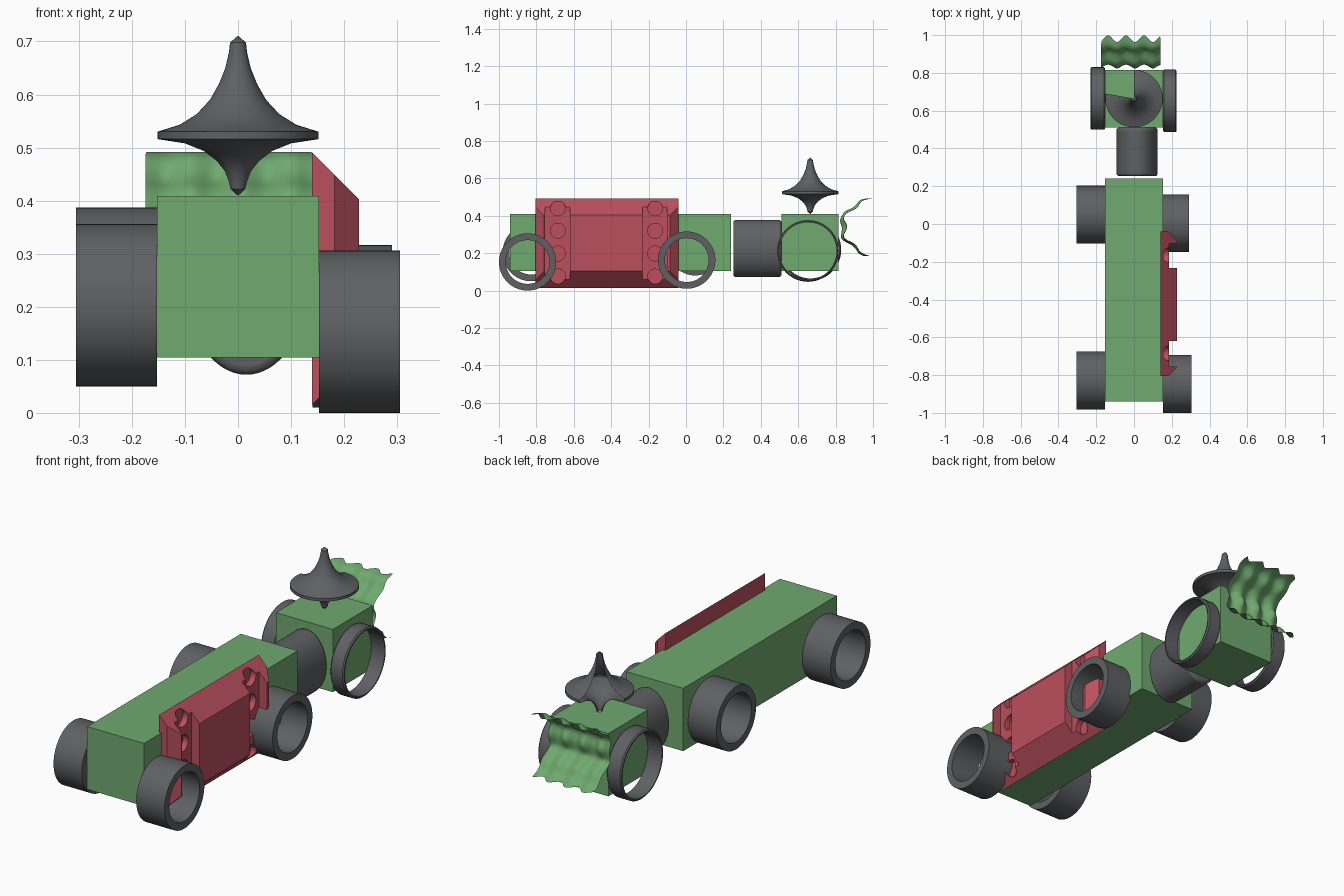
import bpy, bmesh
from math import pi, cos, sin, radians
from mathutils import Matrix, Vector

if "Cube" in bpy.data.objects:
    bpy.data.objects.remove(bpy.data.objects["Cube"])


def material(name, color):
    m = bpy.data.materials.new(name)
    m.diffuse_color = color
    m.use_nodes = True
    m.node_tree.nodes["Principled BSDF"].inputs["Base Color"].default_value = m.diffuse_color
    return m


GREEN = material("green", (0.16, 0.40, 0.16, 1))
RED = material("red", (0.50, 0.08, 0.11, 1))
DARK = material("dark_grey", (0.115, 0.118, 0.125, 1))


def make(name, bm, mat=DARK, smooth=None):
    bmesh.ops.recalc_face_normals(bm, faces=bm.faces)
    me = bpy.data.meshes.new(name)
    bm.to_mesh(me)
    bm.free()
    ob = bpy.data.objects.new(name, me)
    bpy.context.collection.objects.link(ob)
    me.materials.append(mat)
    if smooth:
        bpy.ops.object.select_all(action='DESELECT')
        ob.select_set(True)
        bpy.context.view_layer.objects.active = ob
        bpy.ops.object.shade_smooth_by_angle(angle=radians(smooth))
    return ob


def add_box(bm, lo, hi):
    lo, hi = Vector(lo), Vector(hi)
    m = Matrix.Translation((lo + hi) / 2) @ Matrix.Diagonal((*(hi - lo), 1))
    return bmesh.ops.create_cube(bm, size=1, matrix=m)['verts']


def box(name, lo, hi, mat):
    bm = bmesh.new()
    add_box(bm, lo, hi)
    return make(name, bm, mat)


# Open tube along x, with optional bevelled rims
def tube(name, x0, x1, y, z, r_out, r_in, bevel=0):
    bm = bmesh.new()
    b = bevel
    prof = [(x0, r_in), (x1, r_in), (x1, r_out - b), (x1 - b, r_out),
            (x0 + b, r_out), (x0, r_out - b)] if b else \
           [(x0, r_in), (x1, r_in), (x1, r_out), (x0, r_out)]
    n, k = 64, len(prof)
    rings = [[bm.verts.new((px, y + r * cos(2 * pi * i / n), z + r * sin(2 * pi * i / n)))
              for px, r in prof] for i in range(n)]
    for i in range(n):
        a, c = rings[i], rings[(i + 1) % n]
        for j in range(k):
            bm.faces.new((a[j], a[(j + 1) % k], c[(j + 1) % k], c[j]))
    return make(name, bm, smooth=30)


# Body and head blocks
box("body", (-0.153, -0.94, 0.104), (0.153, 0.24, 0.409), GREEN)
box("head", (-0.153, 0.51, 0.104), (0.153, 0.815, 0.409), GREEN)

# Wheels
tube("front_right_wheel", 0.153, 0.305, -0.847, 0.153, 0.153, 0.117)
tube("rear_right_wheel", 0.14, 0.29, 0.004, 0.163, 0.153, 0.117)
tube("front_left_wheel", -0.305, -0.153, -0.828, 0.203, 0.153, 0.117)
tube("rear_left_wheel", -0.305, -0.153, 0.05, 0.234, 0.153, 0.117)

# Thin hoops on the head
tube("head_right_hoop", 0.153, 0.226, 0.652, 0.212, 0.165, 0.153, 0.006)
tube("head_left_hoop", -0.231, -0.153, 0.665, 0.218, 0.165, 0.153, 0.006)

# Oval neck
bm = bmesh.new()
bmesh.ops.create_cone(bm, cap_ends=True, segments=64, radius1=1, radius2=1, depth=1)
bmesh.ops.transform(bm, verts=bm.verts, matrix=Matrix.Translation((0.016, 0.382, 0.225)) @
                    Matrix.Diagonal((0.109, 0.258, 0.153, 1)) @ Matrix.Rotation(pi / 2, 4, 'X'))
neck = make("neck", bm, smooth=40)
bev = neck.modifiers.new("rounded_rims", 'BEVEL')
bev.width, bev.segments, bev.limit_method = 0.015, 3, 'ANGLE'

# Side panel: sloping top and bottom, chamfered ends, two grooves, rows of round holes
bm = bmesh.new()
for v in add_box(bm, (0.139, -0.805, 0.015), (0.228, -0.04, 0.492)):
    if v.co.x > 0.2:
        v.co.z += 0.089 if v.co.z < 0.25 else -0.089
for y, side in ((-0.805, -1), (-0.04, 1)):
    cut = bmesh.ops.bisect_plane(bm, geom=bm.verts[:] + bm.edges[:] + bm.faces[:],
                                 plane_co=(0.182, y, 0), plane_no=(1, side, 0), clear_outer=True)
    bmesh.ops.holes_fill(bm, edges=[e for e in bm.edges if e.is_boundary])
panel = make("side_panel", bm, RED)

grooves = bmesh.new()
for lo, hi in ((-0.754, -0.62), (-0.232, -0.102)):
    add_box(grooves, (0.184, lo, -0.1), (0.3, hi, 0.6))
holes = bmesh.new()
for y in (-0.685, -0.165):
    for z in (0.44, 0.32, 0.198, 0.075):
        bmesh.ops.create_cone(holes, cap_ends=True, segments=32, radius1=0.04, radius2=0.04,
                              depth=0.145, matrix=Matrix.Translation((0.2275, y, z)) @
                              Matrix.Rotation(pi / 2, 4, 'Y'))
for name, cut in (("groove_cutter", grooves), ("hole_cutter", holes)):
    c = make(name, cut, RED)
    c.hide_render = True
    c.display_type = 'WIRE'
    c.hide_set(True)
    mod = panel.modifiers.new(name, 'BOOLEAN')
    mod.operation, mod.object, mod.solver = 'DIFFERENCE', c, 'EXACT'

# Spinning-top ornament, swept 280 degrees and left open
prof = [(0, .409), (.014, .422), (.017, .436), (.025, .456), (.04, .475), (.065, .494),
        (.1, .508), (.152, .516), (.152, .53), (.11, .543), (.078, .563), (.053, .59),
        (.036, .62), (.024, .65), (.017, .68), (.015, .698), (0, .711)]
bm = bmesh.new()
vs = [bm.verts.new((r, 0, z)) for r, z in prof]
es = [bm.edges.new(p) for p in zip(vs, vs[1:])]
rot = Matrix.Translation((0, 0.664, 0)) @ Matrix.Rotation(radians(170), 4, 'Z')
bmesh.ops.spin(bm, geom=vs + es, cent=(0, 0, 0), axis=(0, 0, 1), angle=radians(280), steps=48)
bmesh.ops.transform(bm, matrix=rot, verts=bm.verts)
bmesh.ops.remove_doubles(bm, verts=bm.verts, dist=1e-5)
make("top_ornament", bm, smooth=30)

# Sheet at the back, rippled both ways
prof = [(.981, .492), (.942, .487), (.924, .470), (.914, .450), (.89, .434), (.86, .424),
        (.843, .405), (.832, .385), (.838, .365), (.852, .34), (.838, .305), (.833, .285),
        (.85, .268), (.88, .255), (.905, .240), (.918, .215), (.935, .195), (.97, .184)]
bm = bmesh.new()
n, last = 48, len(prof) - 1
rows = []
for i in range(n + 1):
    x = -0.174 + 0.314 * i / n
    w = 0.018 * cos(2 * pi * (x + 0.042) / 0.095)
    rows.append([bm.verts.new((x, y + w * (0.65 + 0.35 * cos(8 * pi * j / last)), z))
                 for j, (y, z) in enumerate(prof)])
for a, b in zip(rows, rows[1:]):
    for j in range(last):
        bm.faces.new((a[j], a[j + 1], b[j + 1], b[j]))
sheet = make("rippled_sheet", bm, GREEN, smooth=80)
sub = sheet.modifiers.new("smooth", 'SUBSURF')
sub.levels = sub.render_levels = 1
